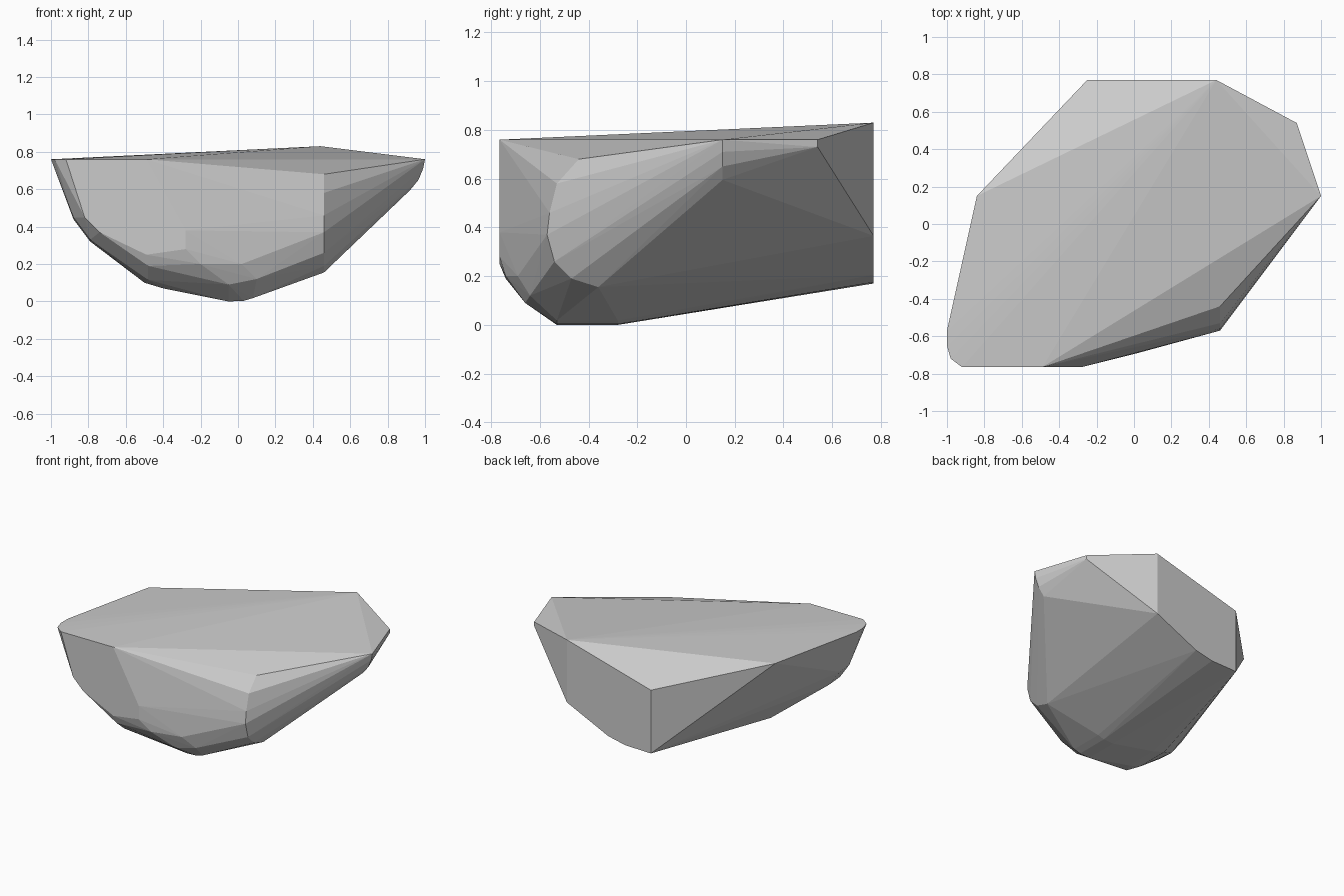
import bpy, bmesh

pts = []

# Nearly level upper rim, with a raised back corner and a lowered one
pts += [(x, y, 0.76) for x, y in [(-0.92, -0.765), (-0.98, -0.72), (-1, -0.65), (-1, -0.57),
                                  (-0.84, 0.15), (-0.49, -0.765), (1, 0.15), (0.87, 0.54)]]
pts += [(0.44, 0.77, 0.83), (-0.25, 0.77, 0.64), (0.87, 0.54, 0.73)]

# Flat back face, lower edge
pts += [(x, 0.77, z) for x, z in [(0.44, 0.365), (0.1, 0.205), (-0.04, 0.175), (-0.25, 0.17)]]

# Right tip, curving under
pts += [(x, 0.15, z) for x, z in [(0.99, 0.71), (0.965, 0.65), (0.92, 0.595)]]

# Rounded right end face
pts += [(0.46, y, z) for y, z in [(-0.36, 0.155), (-0.47, 0.19), (-0.54, 0.26), (-0.57, 0.37),
                                  (-0.56, 0.46), (-0.53, 0.58), (-0.44, 0.68)]]

# Flat front face, lower edge
pts += [(x, -0.765, z) for x, z in [(-0.82, 0.45), (-0.74, 0.37), (-0.49, 0.25),
                                    (-0.28, 0.28), (-0.28, 0.38)]]

# Rounded belly: steps from the front face down to the underside
pts += [(-0.48, -0.74, 0.19), (-0.2, -0.74, 0.2), (0.02, -0.69, 0.2), (0.1, -0.64, 0.12),
        (-0.05, -0.66, 0.09), (-0.48, -0.65, 0.115)]
for y in (-0.53, -0.28):
    pts += [(-0.5, y, 0.1), (-0.4, y, 0.07), (-0.05, y, 0), (0.03, y, 0.003), (0.08, y, 0.018)]

# Left bilge
pts += [(-0.88, -0.66, 0.45), (-0.88, -0.55, 0.44), (-0.79, -0.68, 0.33), (-0.79, -0.55, 0.32)]

bm = bmesh.new()
for p in pts:
    bm.verts.new(p)
res = bmesh.ops.convex_hull(bm, input=bm.verts)
loose = [v for v in bm.verts if not v.link_faces]
bmesh.ops.delete(bm, geom=loose, context='VERTS')
bmesh.ops.recalc_face_normals(bm, faces=bm.faces)
mesh = bpy.data.meshes.new("rock_chunk")
bm.to_mesh(mesh)
bm.free()
bpy.context.collection.objects.link(bpy.data.objects.new("rock_chunk", mesh))
